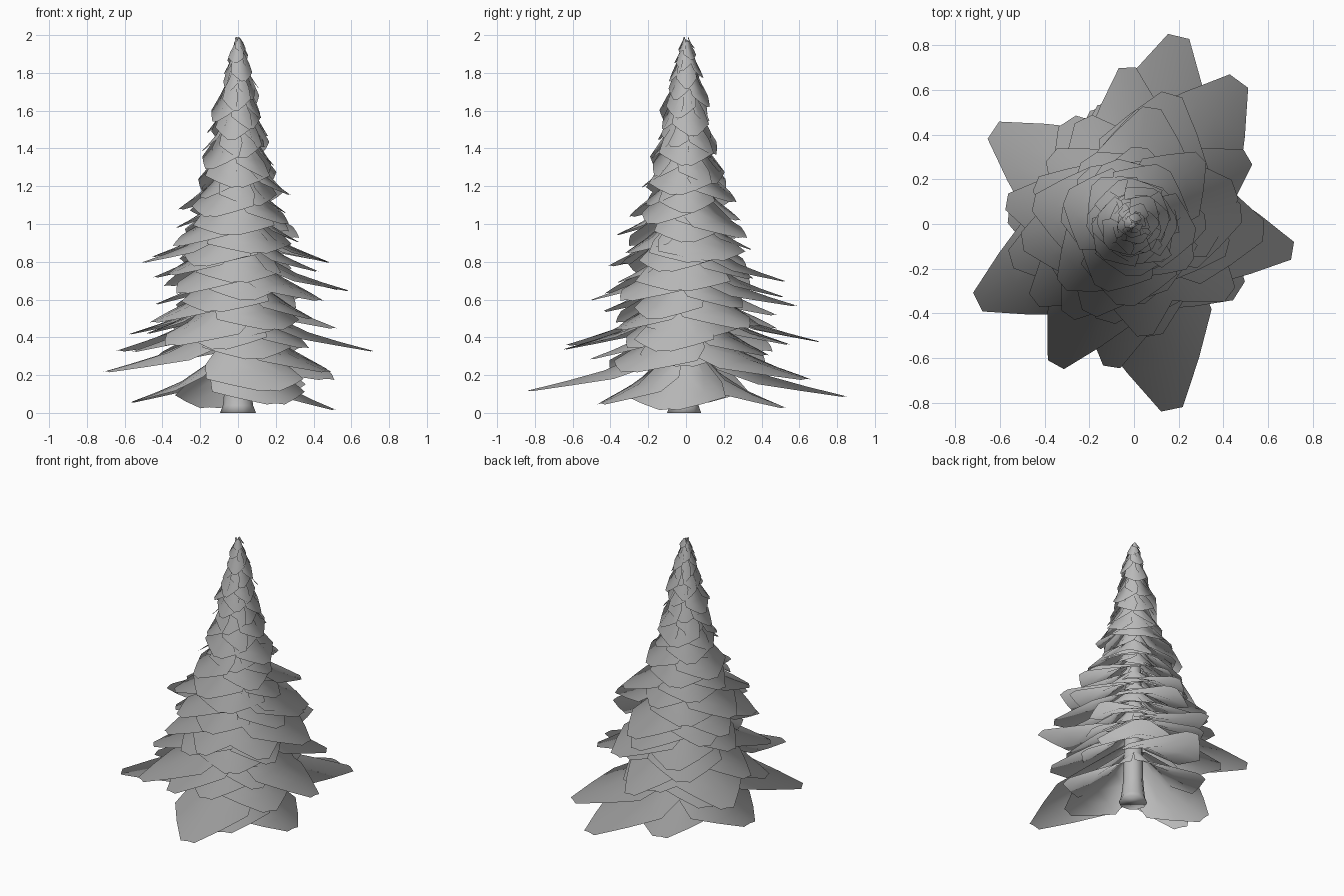
import bpy, math, random

random.seed(11)
if "Cube" in bpy.data.objects:
    bpy.data.objects.remove(bpy.data.objects["Cube"], do_unlink=True)

grey = bpy.data.materials.new("plain grey")
grey.use_nodes = True
colour = (0.5, 0.5, 0.5, 1)
grey.diffuse_color = colour
grey.node_tree.nodes["Principled BSDF"].inputs["Base Color"].default_value = colour


def make_object(name, verts, faces):
    mesh = bpy.data.meshes.new(name)
    mesh.from_pydata(verts, [], faces)
    mesh.materials.append(grey)
    mesh.polygons.foreach_set("use_smooth", [True] * len(mesh.polygons))
    ob = bpy.data.objects.new(name, mesh)
    bpy.context.collection.objects.link(ob)
    return ob


def make_foliage(name, verts, faces):
    """Foliage sheets whose normals lean out from the trunk, for soft shading."""
    mesh = make_object(name, verts, faces).data
    normals = []
    for x, y, z in verts:
        r = math.hypot(x, y)
        length = math.hypot(r, 0.2 * r)
        normals.append((x / length, y / length, 0.2 * r / length))
    mesh.normals_split_custom_set_from_vertices(normals)


def lerp_table(table, z):
    for (z0, a), (z1, b) in zip(table, table[1:]):
        if z <= z1:
            return a + (b - a) * max(0, z - z0) / (z1 - z0)
    return table[-1][1]


# Reach of the branch tips, drop along a branch and branch width, by height
REACH = [(0.1, 0.55), (0.35, 0.54), (0.6, 0.48), (0.8, 0.44), (1.0, 0.35),
         (1.2, 0.23), (1.4, 0.17), (1.6, 0.14), (1.8, 0.08), (1.93, 0.045)]
DROP = [(0, 0.34), (0.4, 0.29), (1.0, 0.26), (1.3, 0.28), (1.7, 0.21), (1.93, 0.06)]
WIDTH = [(0, 0.56), (0.4, 0.48), (0.8, 0.45), (1.2, 0.32), (1.5, 0.2), (1.8, 0.1), (1.93, 0.06)]

# Branch outline: position along, share of drop, half width, edge sag
OUTLINE = [(0, 0, 0.12, 0.05), (0.22, 0.38, 0.4, 0.12), (0.5, 0.68, 0.48, 0.08),
           (0.75, 0.85, 0.3, 0.04), (1, 1, 0.09, 0.01)]


def add_branch(verts, faces, angle, reach, z):
    """A folded, drooping sheet that narrows to a blunt tip."""
    drop, width = lerp_table(DROP, z), lerp_table(WIDTH, z)
    width *= random.uniform(0.85, 1.15)
    root = min(0.04, reach * 0.25)
    base, ca, sa = len(verts), math.cos(angle), math.sin(angle)
    across = (-1, -0.55, 0, 0.55, 1)
    for t, fall, half, sag in OUTLINE:
        for s in across:
            r = root + (reach - root) * t
            side = s * half * width
            h = z + drop * (1 - fall) - abs(s) ** 1.5 * sag * width
            verts.append((r * ca - side * sa, r * sa + side * ca, max(h, 0.01)))
    n = len(across)
    for i in range(len(OUTLINE) - 1):
        for j in range(n - 1):
            a = base + i * n + j
            faces.append((a, a + n, a + n + 1, a + 1))


# Long branches that shape the outline, by tip position
LONG_TIPS = [
    (0.51, -0.09, 0.02), (0.2, -0.45, 0.05), (-0.56, 0.06, 0.06), (-0.15, 0.52, 0.03),
    (0.2, 0.84, 0.09), (0.17, -0.83, 0.12), (0.71, -0.12, 0.33),
    (-0.7, -0.35, 0.22), (-0.63, 0.42, 0.33), (0.47, 0.64, 0.18),
    (-0.03, 0.7, 0.38), (-0.35, -0.63, 0.36), (-0.1, -0.64, 0.34),
    (-0.3, 0.46, 0.45), (0.47, -0.3, 0.22), (-0.57, 0.1, 0.42),
    (0.58, -0.03, 0.65), (0.17, 0.58, 0.57), (0.48, 0.05, 0.8),
    (-0.5, -0.08, 0.8), (0.51, 0.3, 0.45), (0.05, -0.5, 0.6),
    (0.08, 0.52, 0.7), (-0.44, 0.18, 0.72), (-0.2, -0.4, 0.78), (0.3, 0.3, 0.93)]

verts, faces = [], []
for x, y, z in LONG_TIPS:
    add_branch(verts, faces, math.atan2(y, x), math.hypot(x, y), z)
make_foliage("long_branches", verts, faces)

# Spiral of shorter branches filling the crown
verts, faces = [], []
count = 88
for i in range(count):
    z = 0.25 + 1.68 * i / (count - 1)
    reach = lerp_table(REACH, z) * random.uniform(0.75, 1.12)
    add_branch(verts, faces, i * math.radians(137.5) + random.uniform(-0.25, 0.25), reach, z)
make_foliage("crown_branches", verts, faces)

# Trunk with a flared foot, ending in a slender point
PROFILE = [(0, 0.095), (0.04, 0.08), (0.15, 0.068), (1.0, 0.05), (1.85, 0.02), (1.99, 0.004)]
sides = 10
verts = [(r * math.cos(math.tau * k / sides) - 0.01 * z / 2,
          r * math.sin(math.tau * k / sides) - 0.01, z)
         for z, r in PROFILE for k in range(sides)]
faces = [(i * sides + k, i * sides + (k + 1) % sides,
          (i + 1) * sides + (k + 1) % sides, (i + 1) * sides + k)
         for i in range(len(PROFILE) - 1) for k in range(sides)]
faces += [tuple(reversed(range(sides))), tuple(range(len(verts) - sides, len(verts)))]
make_object("trunk", verts, faces)
